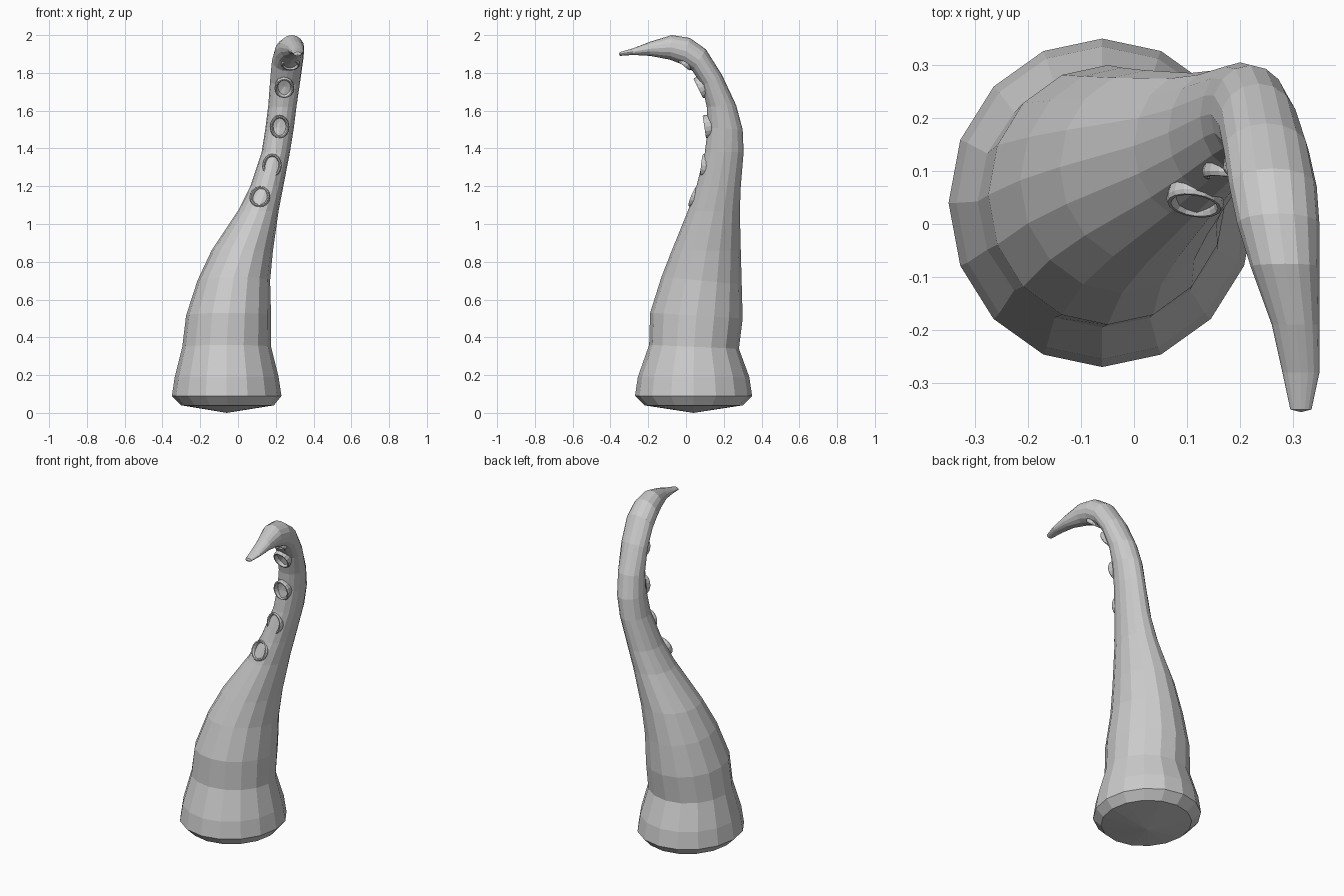
import bpy, bmesh, math
from mathutils import Vector

cube = bpy.data.objects.get("Cube")
if cube:
    bpy.data.objects.remove(cube, do_unlink=True)

SIDES = 16

# One plain grey for everything
grey = bpy.data.materials.new("plain_grey")
grey.use_nodes = True
colour = (0.6, 0.6, 0.6, 1)
grey.diffuse_color = colour
grey.node_tree.nodes["Principled BSDF"].inputs["Base Color"].default_value = colour


def finish(bm, name):
    """Turn a bmesh into a named, coloured object."""
    bmesh.ops.recalc_face_normals(bm, faces=bm.faces)
    mesh = bpy.data.meshes.new(name)
    bm.to_mesh(mesh)
    bm.free()
    mesh.materials.append(grey)
    obj = bpy.data.objects.new(name, mesh)
    bpy.context.collection.objects.link(obj)
    return obj


def bridge(bm, lower, upper):
    """Join two equal rings of vertices with quads."""
    count = len(lower)
    for i in range(count):
        j = (i + 1) % count
        bm.faces.new((lower[i], lower[j], upper[j], upper[i]))


def cap(bm, ring, point):
    """Close a ring with a fan to one point."""
    centre = bm.verts.new(point)
    for i, vert in enumerate(ring):
        bm.faces.new((vert, ring[(i + 1) % len(ring)], centre))


# Cross-sections: x left, x right, inner (y, z), outer (y, z)
sections = [
    (-.30, .19, (-.22, .04), (.30, .04)),
    (-.35, .23, (-.27, .09), (.35, .09)),
    (-.335, .215, (-.255, .19), (.335, .19)),
    (-.295, .175, (-.195, .36), (.28, .34)),
    (-.275, .175, (-.19, .53), (.30, .5)),
    (-.215, .17, (-.13, .72), (.295, .68)),
    (-.14, .185, (-.075, .86), (.29, .86)),
    (0, .215, (.01, 1.07), (.285, 1.07)),
    (.065, .24, (.055, 1.2), (.29, 1.2)),
    (.125, .275, (.1, 1.38), (.305, 1.38)),
    (.145, .295, (.115, 1.51), (.30, 1.5)),
    (.16, .31, (.11, 1.62), (.265, 1.63)),
    (.17, .33, (.085, 1.73), (.19, 1.79)),
    (.18, .345, (.035, 1.81), (.105, 1.925)),
    (.195, .35, (-.02, 1.845), (.02, 1.985)),
    (.22, .35, (-.085, 1.87), (-.075, 2)),
    (.26, .35, (-.19, 1.89), (-.19, 1.965)),
    (.28, .35, (-.28, 1.895), (-.28, 1.93)),
    (.295, .335, (-.35, 1.89), (-.35, 1.91)),
]

# Tentacle: lofted through the tilted cross-sections
bm = bmesh.new()
rings = []
for left, right, inner, outer in sections:
    near, far = Vector((0, *inner)), Vector((0, *outer))
    middle = (near + far) / 2 + Vector(((left + right) / 2, 0, 0))
    across = Vector(((right - left) / 2, 0, 0))
    depth = (far - near) / 2
    ring = []
    for k in range(SIDES):
        a = math.tau * k / SIDES
        ring.append(bm.verts.new(middle + across * math.cos(a) + depth * math.sin(a)))
    rings.append(ring)
for lower, upper in zip(rings, rings[1:]):
    bridge(bm, lower, upper)
cap(bm, rings[0], (-.06, .04, 0))
cap(bm, rings[-1], (.315, -.355, 1.9))
finish(bm, "tentacle")


def sucker(name, place, facing, width, height):
    """Raised oval rim around a shallow dish."""
    normal = Vector(facing).normalized()
    side = Vector((1, 0, 0))
    side = (side - normal * side.dot(normal)).normalized()
    up = normal.cross(side)
    bm = bmesh.new()
    # Rim profile: (inset from the outer edge, height along the normal)
    profile = [(.004, -.03), (0, 0), (.004, .008), (.01, .008), (.015, 0), (.018, -.012)]
    loops = []
    for inset, lift in profile:
        loop = []
        for k in range(SIDES):
            a = math.tau * k / SIDES
            offset = side * math.cos(a) * (width - inset) + up * math.sin(a) * (height - inset)
            loop.append(bm.verts.new(Vector(place) + offset + normal * lift))
        loops.append(loop)
    for lower, upper in zip(loops, loops[1:]):
        bridge(bm, lower, upper)
    cap(bm, loops[-1], Vector(place) - normal * .016)
    finish(bm, name)


# Suckers up the inner side
suckers = [
    ((.115, .042, 1.145), (-.15, -1, .42), .055, .06),
    ((.18, .092, 1.31), (-.1, -1, .1), .052, .062),
    ((.22, .105, 1.515), (0, -1, -.15), .052, .062),
    ((.245, .072, 1.72), (0, -1, -.5), .052, .06),
    ((.278, -.01, 1.845), (0, -.65, -.8), .05, .045),
]
for number, (place, facing, width, height) in enumerate(suckers, 1):
    sucker(f"sucker_{number}", place, facing, width, height)
